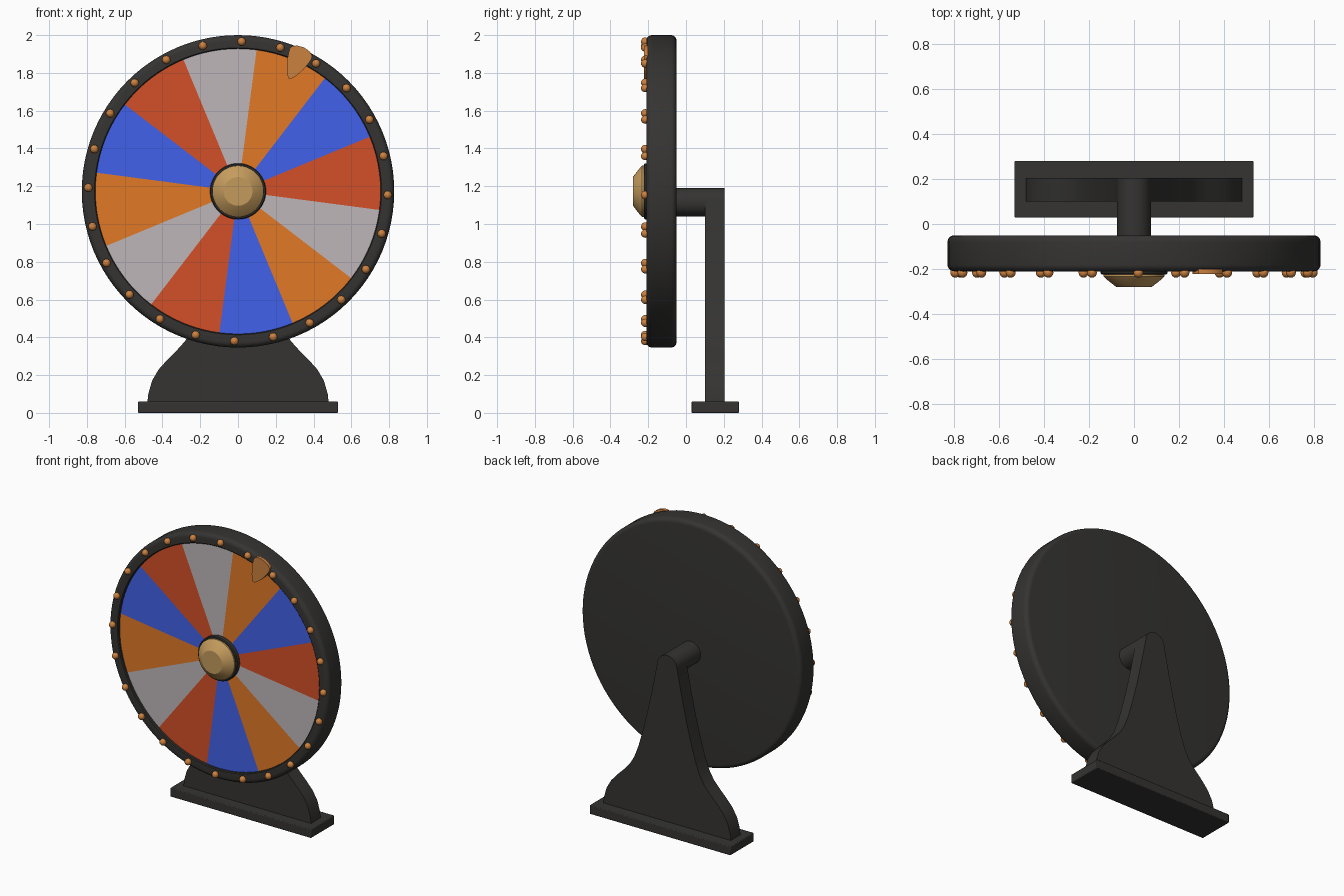
import bpy, bmesh, math
from math import sin, cos, pi, radians
from mathutils import Vector, Matrix

if "Cube" in bpy.data.objects:
    bpy.data.objects.remove(bpy.data.objects["Cube"])

CZ = 1.173  # wheel centre height


def mat(name, rgb):
    m = bpy.data.materials.new(name)
    m.diffuse_color = (*rgb, 1)
    m.use_nodes = True
    m.node_tree.nodes["Principled BSDF"].inputs["Base Color"].default_value = m.diffuse_color
    return m


DARK = mat("dark", (0.035, 0.034, 0.032))
GOLD = mat("gold", (0.56, 0.33, 0.11))
COPPER = mat("copper", (0.6, 0.22, 0.05))
SECTORS = [mat("red", (0.65, 0.08, 0.02)), mat("blue", (0.055, 0.12, 0.82)),
           mat("orange", (0.76, 0.19, 0.02)), mat("pale_grey", (0.52, 0.47, 0.49))]


def finish(name, bm, material, angle=35):
    bmesh.ops.remove_doubles(bm, verts=bm.verts, dist=1e-5)
    bmesh.ops.recalc_face_normals(bm, faces=bm.faces)
    me = bpy.data.meshes.new(name)
    bm.to_mesh(me)
    bm.free()
    ob = bpy.data.objects.new(name, me)
    bpy.context.collection.objects.link(ob)
    me.materials.append(material)
    bpy.ops.object.select_all(action='DESELECT')
    ob.select_set(True)
    bpy.context.view_layer.objects.active = ob
    bpy.ops.object.shade_smooth_by_angle(angle=radians(angle))
    return ob


def lathe(name, profile, cz, material, steps=96, angle=35):
    """Spin (radius, y) points around the Y axis at height cz."""
    bm = bmesh.new()
    vs = [bm.verts.new((r, y, cz)) for r, y in profile]
    es = [bm.edges.new(p) for p in zip(vs, vs[1:])]
    bmesh.ops.spin(bm, geom=vs + es, cent=(0, 0, cz), axis=(0, 1, 0),
                   angle=2 * pi, steps=steps)
    return finish(name, bm, material, angle)


def extrude_xz(name, pts, y0, y1, material, angle=35):
    """Extrude an outline of (x, z) points from y0 to y1."""
    bm = bmesh.new()
    f = bm.faces.new([bm.verts.new((x, y0, z)) for x, z in pts])
    r = bmesh.ops.extrude_face_region(bm, geom=[f])
    bmesh.ops.translate(bm, vec=(0, y1 - y0, 0),
                        verts=[v for v in r['geom'] if isinstance(v, bmesh.types.BMVert)])
    return finish(name, bm, material, angle)


def arc(cx, cy, r, a0, a1, n=6):
    return [(cx + r * cos(radians(a0 + (a1 - a0) * i / n)),
             cy + r * sin(radians(a0 + (a1 - a0) * i / n))) for i in range(n + 1)]


# wheel body: rounded rim, recessed front, closed back
body = [(0, -0.185), (0.755, -0.185), (0.755, -0.205), (0.760, -0.21)]
body += arc(0.797, -0.18, 0.03, -90, 0) + arc(0.797, -0.08, 0.03, 0, 90) + [(0, -0.05)]
lathe("wheel_body", body, CZ, DARK)

# twelve coloured sectors
for k in range(12):
    a0 = -7.5 + 30 * k
    inner = arc(0, CZ, 0.12, a0, a0 + 30, 8)
    outer = arc(0, CZ, 0.755, a0 + 30, a0, 8)
    extrude_xz(f"sector_{k + 1}", inner + outer, -0.192, -0.184, SECTORS[k % 4])

# hub: dark collar and gold cone
lathe("hub_collar", [(0, -0.19), (0.148, -0.19), (0.148, -0.218), (0.143, -0.223),
                     (0, -0.223)], CZ, DARK, 64)
lathe("hub_cap", [(0, -0.22), (0.136, -0.22), (0.136, -0.232), (0.125, -0.243),
                  (0.084, -0.275), (0.076, -0.28), (0, -0.28)], CZ, GOLD, 48, 25)

# rim pegs
for k in range(24):
    a = radians(15 * k - 1.4)
    bm = bmesh.new()
    bmesh.ops.create_uvsphere(bm, u_segments=16, v_segments=10, radius=0.022,
                              matrix=Matrix.Translation((0.793 * cos(a), -0.216, CZ + 0.793 * sin(a))))
    finish(f"peg_{k + 1}", bm, COPPER, 60)

# teardrop pointer, drawn as (across, radius) and turned onto the rim
half = [(0.008, 0.656), (0.03, 0.69), (0.048, 0.73), (0.06, 0.775), (0.064, 0.80),
        (0.058, 0.818), (0.035, 0.832)]
outline = half + [(0, 0.838)] + [(-u, r) for u, r in reversed(half)]
ca, sa = cos(radians(65.5)), sin(radians(65.5))
extrude_xz("pointer", [(r * ca + u * sa, CZ + r * sa - u * ca) for u, r in outline],
           -0.222, -0.2, COPPER)

# stand: bell-shaped upright with rounded top
side = [(0.48, 0.055), (0.475, 0.10), (0.455, 0.17), (0.42, 0.23), (0.375, 0.28), (0.325, 0.33),
        (0.28, 0.38), (0.245, 0.44), (0.215, 0.52), (0.18, 0.64), (0.145, 0.78), (0.11, 0.94)]
upright = side + arc(0, 1.115, 0.075, 0, 180, 20) + [(-x, z) for x, z in reversed(side)]
extrude_xz("stand_upright", upright, 0.1, 0.203, DARK)

# axle from stand to wheel back
lathe("axle", [(0, -0.06), (0.075, -0.06), (0.075, 0.11), (0, 0.11)], 1.115, DARK, 40)

# base plate
base = extrude_xz("base_plate", [(-0.53, 0), (0.53, 0), (0.53, 0.06), (-0.53, 0.06)],
                  0.028, 0.28, DARK)
bev = base.modifiers.new("bevel", 'BEVEL')
bev.width = 0.005
bev.segments = 2
